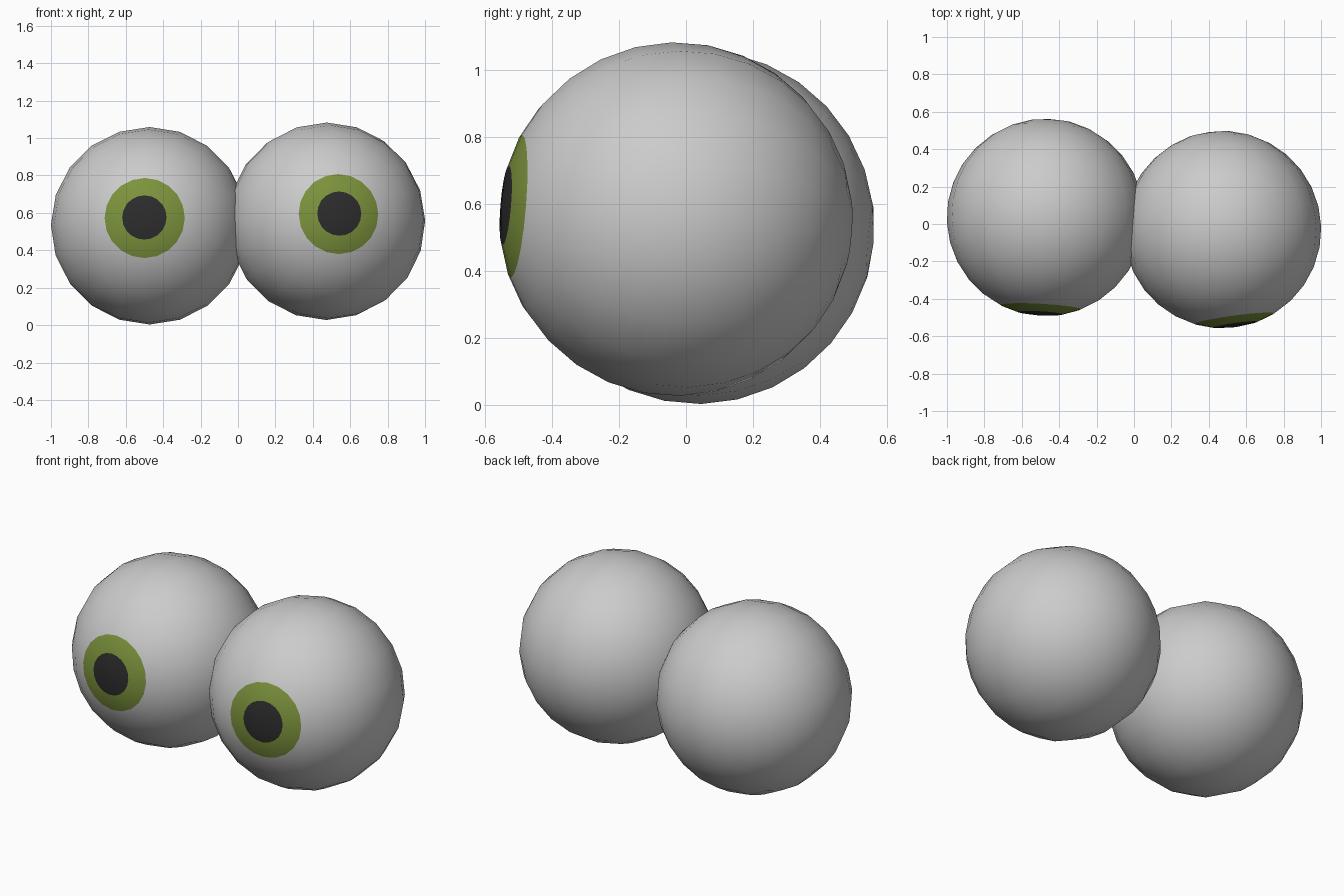
import bpy, bmesh, math
from mathutils import Vector, Matrix

if "Cube" in bpy.data.objects:
    bpy.data.objects.remove(bpy.data.objects["Cube"])

R = 0.528


def material(name, color):
    m = bpy.data.materials.new(name)
    m.diffuse_color = (*color, 1)
    m.use_nodes = True
    m.node_tree.nodes["Principled BSDF"].inputs["Base Color"].default_value = m.diffuse_color
    return m


MATS = [material("eye_white", (0.60, 0.60, 0.60)),
        material("iris_green", (0.20, 0.29, 0.045)),
        material("pupil_black", (0.025, 0.025, 0.025))]


def eyeball(name, centre, gaze):
    """Sphere whose pole is the pupil, turned to look along gaze."""
    bm = bmesh.new()
    bmesh.ops.create_uvsphere(bm, u_segments=20, v_segments=15, radius=R)
    # widen the first ring to the pupil size
    for v in bm.verts:
        ang = math.degrees(v.co.angle(Vector((0, 0, 1))))
        if 6 < ang < 18:
            flat = Vector((v.co.x, v.co.y, 0)).normalized()
            a = math.radians(13.0)
            v.co = flat * R * math.sin(a) + Vector((0, 0, R * math.cos(a)))
    # pupil, iris and white by angle from the pole
    for f in bm.faces:
        ang = math.degrees(f.calc_center_median().angle(Vector((0, 0, 1))))
        f.material_index = 2 if ang < 12 else 1 if ang < 24 else 0
        f.smooth = True
    rot = Vector(gaze).to_track_quat('Z', 'X').to_matrix().to_4x4()
    bm.transform(Matrix.Translation(centre) @ rot)
    mesh = bpy.data.meshes.new(name)
    bm.to_mesh(mesh)
    bm.free()
    for m in MATS:
        mesh.materials.append(m)
    bpy.context.collection.objects.link(bpy.data.objects.new(name, mesh))


# The two eyeballs touch and overlap slightly in the middle
eyeball("left_eyeball", (-0.473, 0.035, 0.531), (-0.028, -0.52, 0.045))
eyeball("right_eyeball", (0.473, -0.03, 0.555), (0.07, -0.52, 0.042))
